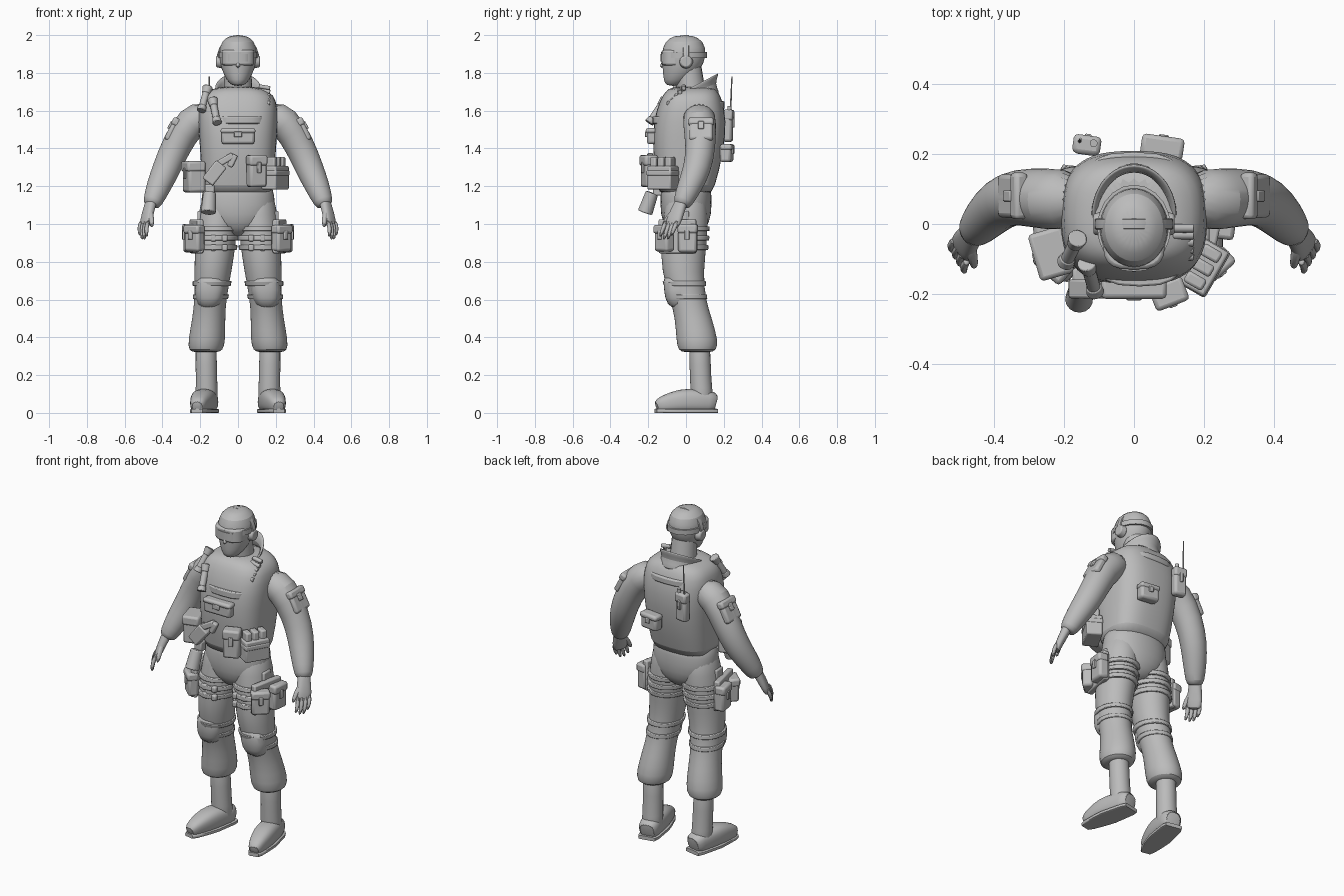
import bpy, bmesh, math
from mathutils import Vector, Euler

if "Cube" in bpy.data.objects:
    bpy.data.objects.remove(bpy.data.objects["Cube"], do_unlink=True)

grey = bpy.data.materials.new("plain_grey")
grey.use_nodes = True
grey.diffuse_color = (.5, .5, .5, 1)
grey.node_tree.nodes["Principled BSDF"].inputs["Base Color"].default_value = grey.diffuse_color


def finish(name, bm, subsurf=0, bevel=0, solid=0, mirror=False):
    """Turn a bmesh into a shaded object with its modifiers."""
    bmesh.ops.recalc_face_normals(bm, faces=bm.faces)
    mesh = bpy.data.meshes.new(name)
    bm.to_mesh(mesh)
    bm.free()
    mesh.materials.append(grey)
    part = bpy.data.objects.new(name, mesh)
    bpy.context.collection.objects.link(part)
    if solid:
        thickness = part.modifiers.new("thickness", 'SOLIDIFY')
        thickness.thickness, thickness.offset = solid, 0
    if bevel:
        rounding = part.modifiers.new("rounding", 'BEVEL')
        rounding.width, rounding.segments = bevel, 2
    if subsurf:
        smooth = part.modifiers.new("smooth", 'SUBSURF')
        smooth.levels = smooth.render_levels = subsurf
    if mirror:
        part.modifiers.new("other_side", 'MIRROR').use_mirror_merge = False
    bpy.ops.object.select_all(action='DESELECT')
    part.select_set(True)
    bpy.context.view_layer.objects.active = part
    bpy.ops.object.shade_smooth_by_angle(angle=math.radians(40))


def rounded(angle, power):
    """Point on a unit superellipse."""
    c, s = math.cos(angle), math.sin(angle)
    return math.copysign(abs(c) ** (2 / power), c), math.copysign(abs(s) ** (2 / power), s)


def skin(bm, rows, closed=True):
    for low, high in zip(rows, rows[1:]):
        for k in range(len(low) if closed else len(low) - 1):
            j = (k + 1) % len(low)
            bm.faces.new((low[k], low[j], high[j], high[k]))


def loft(name, rings, across=None, sides=20, power=2, **options):
    """Skin rings of (x, y, z, half width, half depth); they lie level unless given an across axis."""
    bm, rows = bmesh.new(), []
    centres = [Vector(ring[:3]) for ring in rings]
    for i, ring in enumerate(rings):
        a, b = Vector((1, 0, 0)), Vector((0, 1, 0))
        if across:
            along = (centres[min(i + 1, len(rings) - 1)] - centres[max(i - 1, 0)]).normalized()
            a = Vector(across)
            a = (a - along * a.dot(along)).normalized()
            b = along.cross(a)
        row = []
        for k in range(sides):
            u, v = rounded(math.tau * k / sides, power)
            point = centres[i] + a * u * ring[3] + b * v * ring[-1]
            point.z = max(point.z, 0)
            row.append(bm.verts.new(point))
        rows.append(row)
    skin(bm, rows)
    bm.faces.new(rows[0])
    bm.faces.new(rows[-1])
    finish(name, bm, **options)


def rod(name, start, end, radius, end_radius, **options):
    loft(name, [(*start, radius), (*end, end_radius)], across=(.3, .9, .2), sides=16, **options)


def turned(offset, rotation):
    point = Vector(offset)
    point.rotate(Euler([math.radians(angle) for angle in rotation]))
    return point


def box(name, size, place, rotation=(0, 0, 0), bevel=.008, **options):
    bm = bmesh.new()
    bmesh.ops.create_cube(bm, size=1)
    for vert in bm.verts:
        vert.co = turned([c * s for c, s in zip(vert.co, size)], rotation) + Vector(place)
    finish(name, bm, bevel=bevel, **options)


def pouch(name, size, place, turn=0, lean=0, **options):
    """Rounded body with a closing flap and a tab, facing forward before the turn."""
    width, depth, height = size
    rotation = (lean, 0, turn)
    flap = Vector(place) + turned((0, -.004, height / 3), rotation)
    tab = Vector(place) + turned((0, -depth / 2 - .004, height / 9), rotation)
    box(name, size, place, rotation, bevel=.014, **options)
    box(name + "_flap", (width * 1.06, depth * 1.06, height / 3), flap, rotation, bevel=.012, **options)
    box(name + "_tab", (width / 4, .012, height / 3), tab, rotation, bevel=.004, **options)


# head, neck and face
def head_ring(z, y, radius):
    return (0, y, z, radius, radius * 1.16)


loft("head", [head_ring(1.73, -.07, .03), head_ring(1.76, -.05, .06), head_ring(1.82, -.02, .09),
              head_ring(1.9, -.01, .105), head_ring(1.97, -.01, .09), head_ring(2, -.01, .04)], subsurf=1)
rod("neck", (0, .04, 1.6), (0, .01, 1.84), .08, .07)
rod("nose", (0, -.12, 1.86), (0, -.13, 1.825), .008, .014, subsurf=1)

# goggles with strap, and a headset
loft("goggle_frame", [(0, -.06, z, .088, .07) for z in (1.84, 1.92)], power=2.8, bevel=.01)
loft("goggle_lens", [(0, -.06, z, .075, .075) for z in (1.86, 1.9)], power=2.8)
loft("goggle_strap", [head_ring(z, -.01, .105) for z in (1.88, 1.91)])
arc = [math.pi * i / 12 for i in range(13)]
loft("headset_band", [(.108 * math.cos(u), 0, 1.865 + .13 * math.sin(u), .016, .006) for u in arc],
     across=(0, 1, 0), sides=8, power=4)
rod("ear_cups", (.08, 0, 1.86), (.116, 0, 1.86), .038, .03, bevel=.006, mirror=True)


# vest, which leans back as it rises
def vest_ring(z, width, depth):
    return (0, (z - 1.2) * .06, z, width, depth)


def vest_spot(angle, z, out):
    """Place and turn of gear worn on the vest; the angle counts from the front to the left."""
    u, v = rounded(math.radians(angle - 90), 2.7)
    facing = turned((0, -out, 0), (0, 0, angle))
    return Vector((.19 * u, .18 * v, z)) + facing, angle


loft("vest", [vest_ring(1.16, .17, .13), vest_ring(1.175, .19, .15), vest_ring(1.38, .2, .19),
              vest_ring(1.55, .214, .195), vest_ring(1.66, .205, .165), vest_ring(1.7, .17, .14),
              vest_ring(1.73, .1, .11)],
     power=2.8, sides=28, subsurf=1)

# collar, open at the front with a rim that dips forward
bm, rows = bmesh.new(), []
for width, lift in ((.125, 0), (.1, .5), (.122, 1)):
    row = []
    for k in range(25):
        u = math.radians(-84 + 14.5 * k)
        rise = (1 + math.sin(u)) / 2
        z = 1.63 + .06 * rise + lift * (.015 + .095 * rise)
        row.append(bm.verts.new((width * math.cos(u), .025 + width * 1.2 * math.sin(u), z)))
    rows.append(row)
skin(bm, rows, closed=False)
finish("collar", bm, solid=.014, subsurf=1)


# trousers, with legs that spread outward toward the ground
def leg_ring(z, y, radius):
    return (.2 - .09 * z, y, z, radius, radius * 1.12)


leg = [leg_ring(1.2, 0, .09), leg_ring(1.05, 0, .106), leg_ring(.9, -.01, .11), leg_ring(.75, -.02, .1),
       leg_ring(.6, .01, .084), leg_ring(.5, .04, .088), leg_ring(.38, .06, .1),
       leg_ring(.33, .06, .092), leg_ring(.32, .06, .06)]


def leg_band(z, grow):
    for top, low in zip(leg, leg[1:]):
        if top[2] >= z >= low[2]:
            t = (top[2] - z) / (top[2] - low[2])
            x, y, _, width, depth = [p + (q - p) * t for p, q in zip(top, low)]
            return (x, y, z, width + grow, depth + grow)


loft("hips", [(0, 0, 1.25, .18, .13), (0, 0, 1.15, .194, .137), (0, 0, 1.05, .206, .138),
              (0, 0, .97, .13, .11), (0, 0, .93, .03, .05)], power=2.2, subsurf=1)
loft("trouser_legs", leg, subsurf=1, mirror=True)
for z in (.975, .925, .875, .685, .615):
    loft("leg_straps", [leg_band(z + .013, .009), leg_band(z - .013, .009)], sides=28, bevel=.004, mirror=True)
for z in (.925, .875):
    for x in (.07, .13):
        box("strap_buckles", (.03, .03, .035), (x, -.125, z), mirror=True)
loft("knee_pads", [(.14, -.045, .73, .05, .07), (.145, -.04, .7, .085, .08),
                   (.15, -.03, .6, .08, .085), (.155, -.02, .55, .045, .06)],
     power=2.5, subsurf=1, mirror=True)

# thigh rigs
box("thigh_plates", (.035, .2, .18), (.22, -.045, .935), (0, 0, -12), mirror=True)
box("thigh_hangers", (.02, .07, .1), (.205, -.02, 1.02), mirror=True)
pouch("thigh_front_pouches", (.1, .06, .14), (.23, -.115, .925), 42, mirror=True)
pouch("thigh_side_pouches", (.1, .06, .15), (.255, .01, .925), 82, mirror=True)

# boots, with the toes turned out
foot = [(.185 - .2 * y, y, r, r) for y, r in ((.16, .05), (.13, .06), (0, .066), (-.06, .058),
                                              (-.13, .044), (-.16, .03))]
loft("boot_shafts", [(.17, .07, .42, .058), (.168, .075, .24, .057), (.166, .08, .14, .057), (.165, .09, 0, .066)],
     subsurf=1, mirror=True)
loft("boot_feet", foot, across=(1, 0, 0), power=2.6, subsurf=1, mirror=True)
loft("boot_soles", [(x, y, .01, r, .012) for x, y, _, r in foot], across=(1, 0, 0), power=5, mirror=True)

# sleeves
forward = (0, 1, 0)
loft("sleeves", [(.15, .07, 1.58, .085), (.25, .07, 1.55, .09), (.33, .08, 1.41, .08),
                 (.38, .06, 1.29, .075), (.42, .02, 1.2, .066), (.455, -.02, 1.11, .052),
                 (.46, -.025, 1.095, .035)],
     across=forward, subsurf=1, mirror=True)
pouch("arm_pouches", (.125, .04, .13), (.345, .08, 1.5), 90, -28, mirror=True)

# hands: palm, fingers and thumb
slant = (.5, .85, 0)
loft("palms", [(.445, -.005, 1.17, .034, .028), (.468, -.035, 1.09, .036, .026), (.485, -.06, 1.03, .046, .022),
               (.495, -.08, .975, .042, .016)], across=slant, power=2.4, subsurf=1, mirror=True)
for i, length in enumerate((.07, .086, .086, .064)):
    x, y = .474 + .012 * i, -.105 + .02 * i
    loft("fingers", [(x, y, 1.02, .013), (x + .014, y - .016, 1.01 - length / 2, .013),
                     (x + .008, y - .034, 1 - length, .009)],
         across=slant, sides=8, subsurf=1, mirror=True)
loft("thumbs", [(.468, -.05, 1.08, .018), (.458, -.1, 1.03, .016), (.455, -.125, .98, .011)],
     across=slant, sides=8, subsurf=1, mirror=True)

# chest gear
loft("chest_strip", [(.015, -.06, z, .135, .118) for z in (1.53, 1.57)], power=2.8, bevel=.006)
pouch("chest_pouch", (.175, .055, .085), (0, -.18, 1.465))
box("cartridge_band", (.02, .13, .02), (.142, -.05, 1.675), (45, 0, 0))
for i in range(5):
    y = -.012 - .02 * i
    rod("shoulder_cartridge", (.11, y, y + 1.74), (.17, y, y + 1.73), .012, .012, bevel=.003)

# waist gear on the left: a pouch and an open magazine carrier
pouch("left_belt_pouch", (.095, .07, .17), *vest_spot(21, 1.28, .025))
carrier, turn = vest_spot(60, 1.245, .03)
box("magazine_carrier", (.145, .09, .125), carrier, (0, 0, turn))
box("carrier_band", (.15, .097, .03), carrier + Vector((0, 0, .025)), (0, 0, turn))
for shift in (-.045, 0, .045):
    place = carrier + turned((shift, 0, .065), (0, 0, turn))
    box("magazine", (.035, .06, .09), place, (0, 0, turn))

# waist gear on the right: a pouch, a pistol and a hanging canister
pouch("right_belt_pouch", (.13, .095, .165), *vest_spot(-74, 1.25, .05))
box("pistol_holster", (.07, .055, .12), (-.125, -.185, 1.27), (0, 38, 0))
box("pistol_slide", (.115, .032, .035), (-.075, -.19, 1.335), (0, -30, 0))
box("pistol_grip", (.032, .03, .07), (-.03, -.19, 1.335), (0, 25, 0))
box("canister_hanger", (.05, .05, .06), (-.15, -.15, 1.18))
rod("hanging_canister", (-.15, -.18, 1.165), (-.157, -.217, 1.06), .034, .04, bevel=.006)


# two torches on the right shoulder
def torch(top, low):
    top, low = Vector(top), Vector(low)
    rod("torch_body", top, low, .019, .019)
    rod("torch_head", top, top.lerp(low, .28), .028, .021, bevel=.004)
    rod("torch_tail", low.lerp(top, .2), low, .022, .026, bevel=.004)


torch((-.16, -.04, 1.725), (-.195, -.11, 1.6))
torch((-.135, -.11, 1.66), (-.11, -.195, 1.535))

# back gear
loft("back_strip", [(0, .08, z, .15, .125) for z in (1.61, 1.65)], power=2.8, bevel=.008)
pouch("radio", (.075, .05, .17), (-.135, .222, 1.52), 172)
rod("radio_knob", (-.115, .23, 1.59), (-.115, .23, 1.625), .011, .011)
rod("radio_antenna", (-.155, .235, 1.58), (-.152, .243, 1.78), .005, .003)
pouch("back_pouch", (.115, .06, .095), (.08, .215, 1.375), 172)
